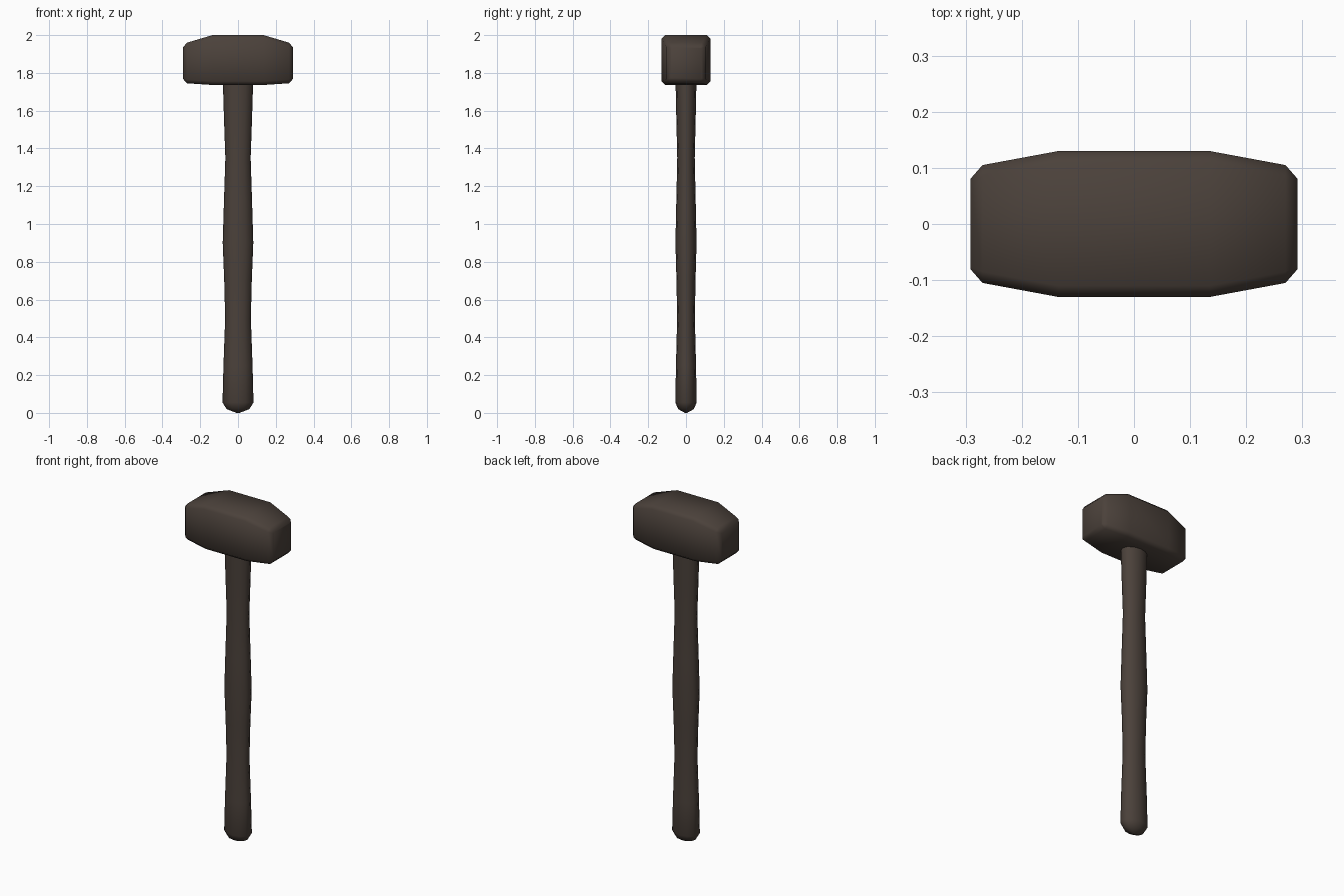
import bpy, bmesh, math

if "Cube" in bpy.data.objects:
    bpy.data.objects.remove(bpy.data.objects["Cube"])

mat = bpy.data.materials.new("dark brown")
mat.diffuse_color = (0.07, 0.053, 0.043, 1)
mat.use_nodes = True
mat.node_tree.nodes["Principled BSDF"].inputs["Base Color"].default_value = mat.diffuse_color


def loft(name, rings, angle):
    """Skin a list of equal-length point rings and cap both ends."""
    bm = bmesh.new()
    loops = [[bm.verts.new(p) for p in ring] for ring in rings]
    n = len(loops[0])
    for a, b in zip(loops, loops[1:]):
        for i in range(n):
            j = (i + 1) % n
            bm.faces.new((a[i], a[j], b[j], b[i]))
    bm.faces.new(loops[0])
    bm.faces.new(loops[-1])
    bmesh.ops.recalc_face_normals(bm, faces=bm.faces)
    me = bpy.data.meshes.new(name)
    bm.to_mesh(me)
    bm.free()
    me.materials.append(mat)
    ob = bpy.data.objects.new(name, me)
    bpy.context.collection.objects.link(ob)
    bpy.context.view_layer.objects.active = ob
    ob.select_set(True)
    bpy.ops.object.shade_smooth_by_angle(angle=math.radians(angle))
    ob.select_set(False)


def head_ring(x, y, z0, z1, c):
    """Rectangle with chamfered corners across the head."""
    return [(x, -y + c, z0), (x, y - c, z0), (x, y, z0 + c), (x, y, z1 - c),
            (x, y - c, z1), (x, -y + c, z1), (x, -y, z1 - c), (x, -y, z0 + c)]


# Hammer head: flat middle tapering to bevelled striking faces
half = [(0.135, 0.13, 1.736, 2.0, 0.02), (0.27, 0.105, 1.745, 1.96, 0.02),
        (0.291, 0.081, 1.768, 1.935, 0.004)]
head = [head_ring(-x, *r) for x, *r in reversed(half)]
head += [head_ring(x, *r) for x, *r in half]
loft("hammer_head", head, 60)

# Handle: oval section with two gentle waists and a rounded butt
profile = [(0.0, 0.008), (0.02, 0.06), (0.055, 0.082), (0.25, 0.077), (0.5, 0.068),
           (0.7, 0.073), (0.9, 0.081), (1.1, 0.075), (1.35, 0.067),
           (1.55, 0.074), (1.75, 0.08)]
N = 12
handle = [[(r * math.cos(2 * math.pi * i / N), 0.69 * r * math.sin(2 * math.pi * i / N), z)
           for i in range(N)] for z, r in profile]
loft("handle", handle, 60)
